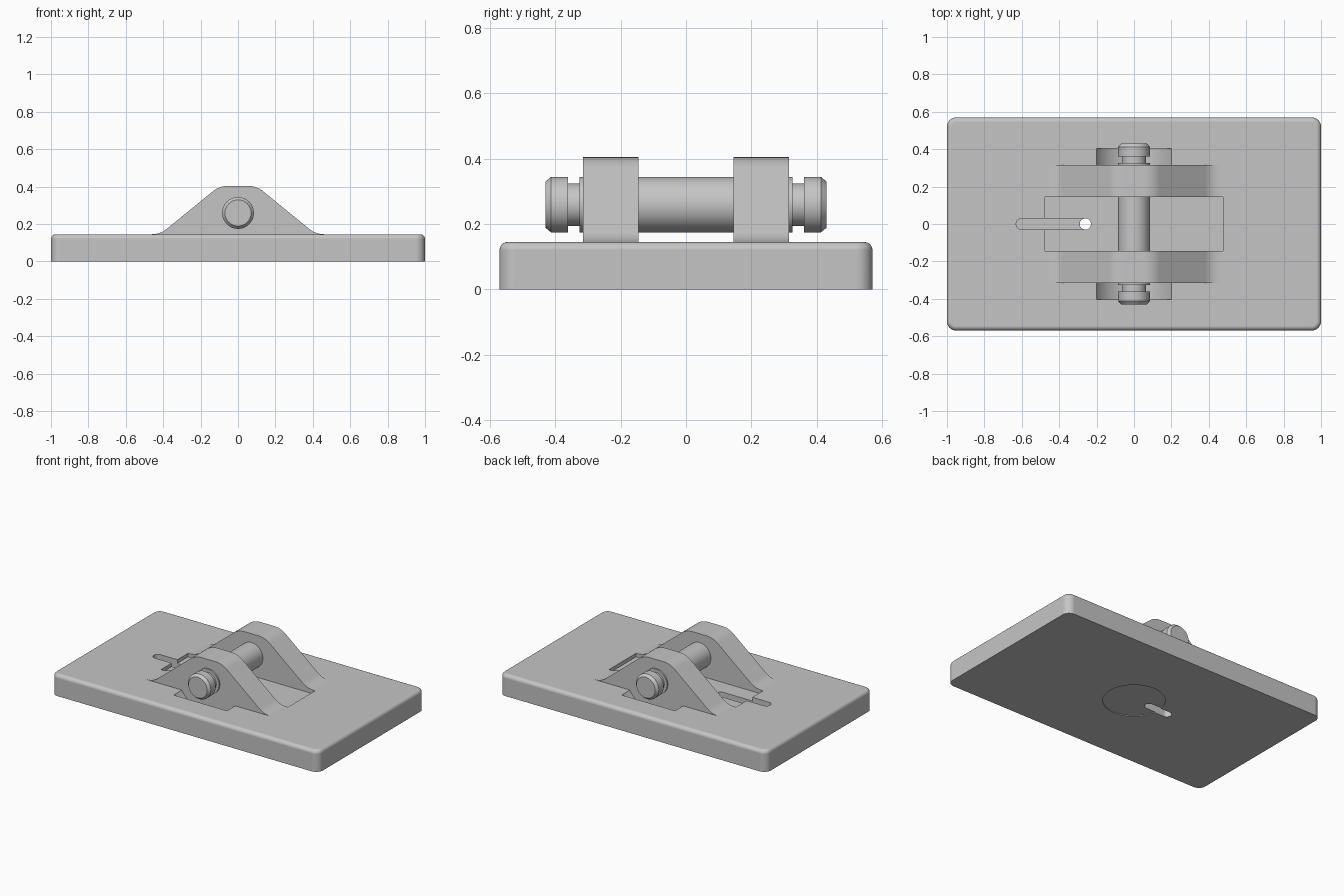
import bpy, bmesh, math
from mathutils import Vector

cube = bpy.data.objects.get("Cube")
if cube:
    bpy.data.objects.remove(cube, do_unlink=True)

grey = bpy.data.materials.new("machined grey")
grey.use_nodes = True
colour = (0.56, 0.56, 0.56, 1)
grey.diffuse_color = colour
grey.node_tree.nodes["Principled BSDF"].inputs["Base Color"].default_value = colour

TOP = 0.145      # plate thickness
PIN_Z = 0.259    # pin axis height


def add_object(name, bm):
    bmesh.ops.recalc_face_normals(bm, faces=bm.faces)
    mesh = bpy.data.meshes.new(name)
    bm.to_mesh(mesh)
    bm.free()
    mesh.materials.append(grey)
    obj = bpy.data.objects.new(name, mesh)
    bpy.context.collection.objects.link(obj)
    return obj


def prism(name, points, offset):
    """Extrude a closed 3D outline along an offset."""
    bm = bmesh.new()
    face = bm.faces.new([bm.verts.new(p) for p in points])
    grown = bmesh.ops.extrude_face_region(bm, geom=[face], use_keep_orig=True)
    moved = [v for v in grown["geom"] if isinstance(v, bmesh.types.BMVert)]
    bmesh.ops.translate(bm, verts=moved, vec=offset)
    return add_object(name, bm)


def box(name, x, y, z):
    corners = [(x[0], y[0], z[0]), (x[1], y[0], z[0]), (x[1], y[1], z[0]), (x[0], y[1], z[0])]
    return prism(name, corners, (0, 0, z[1] - z[0]))


def slot(name, x0, x1, r, z0, z1):
    """Vertical round-ended slot between two centres."""
    pts = []
    for cx, start in ((x1, -90), (x0, 90)):
        for i in range(17):
            a = math.radians(start + i * 180 / 16)
            pts.append((cx + r * math.cos(a), r * math.sin(a), z0))
    return prism(name, pts, (0, 0, z1 - z0))


def smooth(obj):
    """Smooth shading with sharp edges, keeping the large faces flat."""
    bpy.ops.object.select_all(action="DESELECT")
    obj.select_set(True)
    bpy.context.view_layer.objects.active = obj
    bpy.ops.object.shade_smooth_by_angle(angle=math.radians(30))
    mod = obj.modifiers.new("flat faces", "WEIGHTED_NORMAL")
    mod.keep_sharp = True
    mod.weight = 100


def cut(obj, cutter):
    mod = obj.modifiers.new("cut", "BOOLEAN")
    mod.operation, mod.solver, mod.object = "DIFFERENCE", "EXACT", cutter
    bpy.ops.object.select_all(action="DESELECT")
    bpy.context.view_layer.objects.active = obj
    obj.select_set(True)
    bpy.ops.object.modifier_apply(modifier=mod.name)
    bpy.data.objects.remove(cutter, do_unlink=True)


def fillet(points, radii, steps=8):
    """Round the inner corners of an open 2D path with tangent arcs."""
    pts = [Vector(p) for p in points]
    out = [pts[0]]
    for a, b, c, r in zip(pts, pts[1:], pts[2:], radii):
        u, v = (a - b).normalized(), (c - b).normalized()
        half = u.angle(v) / 2
        mid = (u + v).normalized()
        centre = b + mid * r / math.sin(half)
        start = b + u * r / math.tan(half) - centre
        end = b + v * r / math.tan(half) - centre
        for i in range(steps + 1):
            out.append(centre + start.lerp(end, i / steps).normalized() * r)
    return out + [pts[-1]]


# Base plate: rounded corners, rounded top rim
bm = bmesh.new()
bmesh.ops.create_cube(bm, size=1)
for v in bm.verts:
    v.co = (v.co.x * 2, v.co.y * 1.14, (v.co.z + 0.5) * TOP)
upright = [e for e in bm.edges if abs(e.verts[0].co.z - e.verts[1].co.z) > 0.1]
bmesh.ops.bevel(bm, geom=upright, offset=0.05, segments=8, profile=0.5, affect="EDGES")
rim = [e for e in bm.edges if all(v.co.z > TOP - 0.001 for v in e.verts)]
bmesh.ops.bevel(bm, geom=rim, offset=0.025, segments=5, profile=0.5, affect="EDGES")
plate = add_object("base_plate", bm)

# Central pocket, and the two overlapping slots that meet in a through hole
cut(plate, box("pocket_cutter", (-0.475, 0.475), (-0.145, 0.145), (0.12, 0.2)))
cut(plate, slot("upper_slot_cutter", -0.6, -0.26, 0.03, 0.065, 0.2))
cut(plate, slot("lower_slot_cutter", -0.26, -0.12, 0.03, -0.1, 0.07))

# Shallow round recess underneath
ring = [(0.19 * math.cos(i * math.tau / 64), 0.19 * math.sin(i * math.tau / 64), -0.05)
        for i in range(64)]
cut(plate, prism("recess_cutter", ring, (0, 0, 0.055)))

# Curved clearance pockets outside the lugs, concentric with the pin
for side in (-1, 1):
    arc = [(0.23 * math.cos(i * math.tau / 72), side * 0.315, PIN_Z + 0.23 * math.sin(i * math.tau / 72))
           for i in range(72)]
    cut(plate, prism("clearance_cutter", arc, (0, side * 0.088, 0)))
smooth(plate)

# Lugs: sloped sides with a rounded crown and flared feet
half = fillet([(0.47, TOP), (0.415, TOP + 0.001), (0.099, 0.404), (0, 0.404)], (0.125, 0.13))
outline = [(p.x, p.y) for p in half[:-1]]
outline += [(-x, z) for x, z in reversed(outline)]
for side, name in ((-1, "front_lug"), (1, "back_lug")):
    smooth(prism(name, [(x, side * 0.145, z) for x, z in outline], (0, side * 0.17, 0)))

# Pin: lathed profile with end chamfers and a retaining groove at each end
end = [(0.085, 0.325), (0.065, 0.325), (0.065, 0.36), (0.085, 0.36), (0.085, 0.412), (0.07, 0.43), (0, 0.43)]
profile = [(r, -y) for r, y in reversed(end)] + end
bm = bmesh.new()
verts = [bm.verts.new((r, y, PIN_Z)) for r, y in profile]
edges = [bm.edges.new(pair) for pair in zip(verts, verts[1:])]
bmesh.ops.spin(bm, geom=verts + edges, cent=(0, 0, PIN_Z), axis=(0, 1, 0),
               angle=math.tau, steps=48, use_duplicate=False)
bmesh.ops.remove_doubles(bm, verts=bm.verts, dist=0.0005)
smooth(add_object("pivot_pin", bm))
